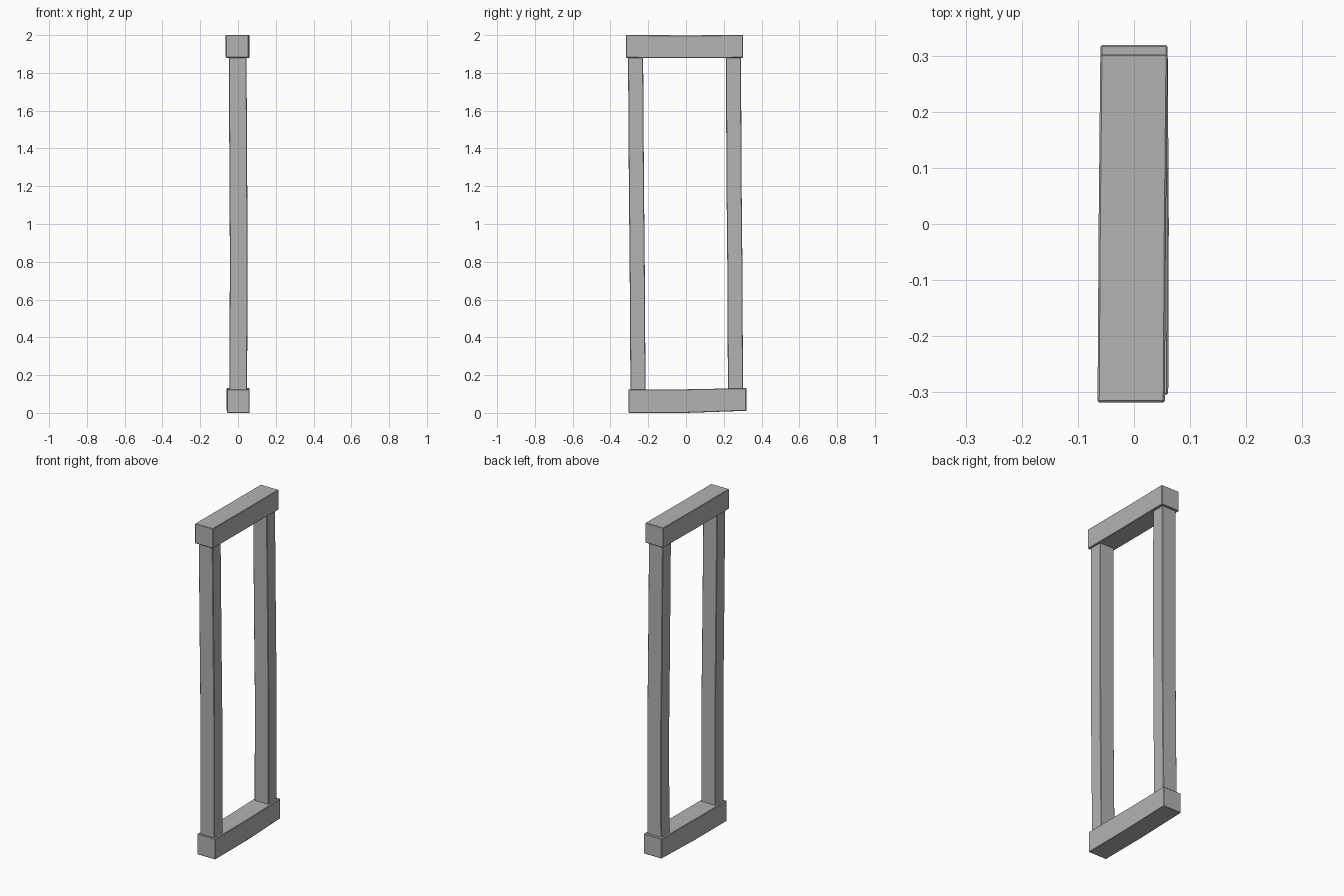
import bpy
import bmesh
from mathutils import Vector

cube = bpy.data.objects.get("Cube")
if cube:
    bpy.data.objects.remove(cube, do_unlink=True)

# Single plain grey
grey = bpy.data.materials.new("plain grey")
grey.use_nodes = True
COLOUR = (0.45, 0.45, 0.45, 1)
grey.diffuse_color = COLOUR
grey.node_tree.nodes["Principled BSDF"].inputs["Base Color"].default_value = COLOUR


def beam(name, path, side, up):
    """Rectangular beam swept along a slightly crooked path of centre points."""
    bm = bmesh.new()
    side, up = Vector(side), Vector(up)
    rings = []
    for point in path:
        rings.append([bm.verts.new(Vector(point) + side * a + up * b)
                      for a, b in ((-1, -1), (1, -1), (1, 1), (-1, 1))])
    for low, high in zip(rings, rings[1:]):
        for i in range(4):
            j = (i + 1) % 4
            bm.faces.new((low[i], low[j], high[j], high[i]))
    bm.faces.new(rings[0])
    bm.faces.new(rings[-1])
    bmesh.ops.recalc_face_normals(bm, faces=bm.faces)
    mesh = bpy.data.meshes.new(name)
    bm.to_mesh(mesh)
    bm.free()
    mesh.materials.append(grey)
    obj = bpy.data.objects.new(name, mesh)
    bpy.context.collection.objects.link(obj)
    # Softly worn edges
    bevel = obj.modifiers.new("worn edges", "BEVEL")
    bevel.width = 0.003
    bevel.segments = 1
    bevel.limit_method = "ANGLE"
    return obj


# Horizontal beams, running front to back
beam("top_beam", [(-0.005, -0.318, 1.94), (-0.003, 0, 1.939), (0, 0.303, 1.94)],
     (0.06, 0, 0), (0, 0, 0.06))
beam("bottom_beam", [(0.001, -0.304, 0.065), (0.002, 0, 0.065), (0, 0.319, 0.071)],
     (0.06, 0, 0), (0, 0, 0.06))

# Upright posts, leaning a little towards the front at the top
for name, foot, head in (("front_post", -0.254, -0.267), ("back_post", 0.262, 0.251)):
    middle = (foot + head) / 2
    beam(name, [(0.001, foot, 0.10), (0.004, middle + 0.002, 0.8),
                (0.002, middle - 0.002, 1.2), (-0.002, head, 1.9)],
         (0.047, 0, 0), (0, 0.04, 0))

# Rest the frame on the ground
low = min(v.co.z for v in bpy.data.objects["bottom_beam"].data.vertices)
for v in bpy.data.objects["bottom_beam"].data.vertices:
    v.co.z -= low if v.co.z < 0.06 and v.co.y < 0.1 else 0
